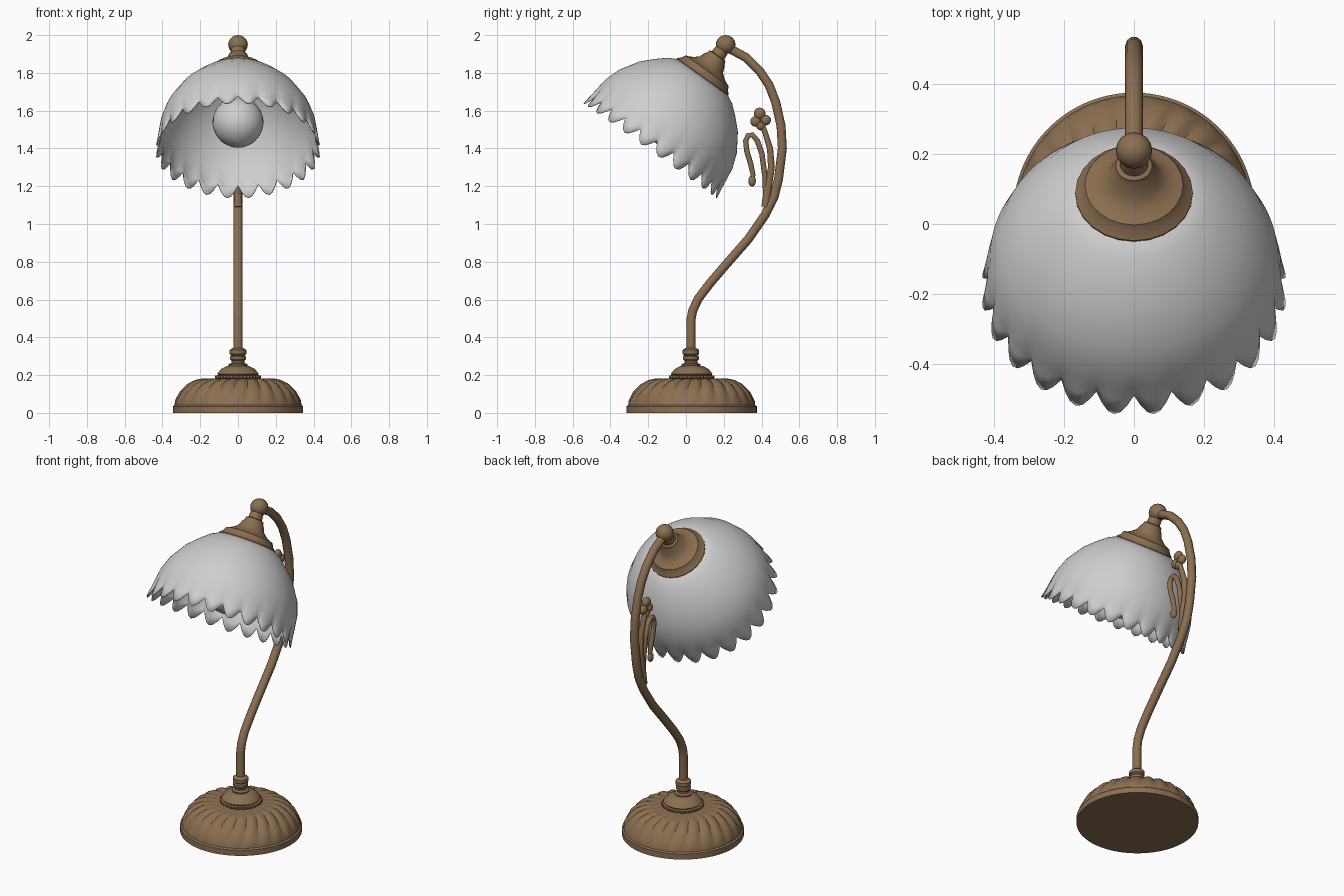
import bpy, bmesh, math
from mathutils import Vector, Matrix

if "Cube" in bpy.data.objects:
    bpy.data.objects.remove(bpy.data.objects["Cube"])


def material(name, rgb):
    m = bpy.data.materials.new(name)
    m.diffuse_color = (*rgb, 1)
    m.use_nodes = True
    m.node_tree.nodes["Principled BSDF"].inputs["Base Color"].default_value = m.diffuse_color
    return m


BRONZE = material("antique_bronze", (0.26, 0.158, 0.082))
GLASS = material("frosted_glass", (0.62, 0.62, 0.62))


def finish(ob, mat, angle):
    ob.data.materials.append(mat)
    bpy.ops.object.select_all(action='DESELECT')
    bpy.context.view_layer.objects.active = ob
    ob.select_set(True)
    bpy.ops.object.shade_smooth_by_angle(angle=math.radians(angle))
    return ob


def lathe(name, profile, mat, matrix, n=24, shape=None, caps=True, angle=40):
    """Spin (r, z) pairs; shape(row, angle, r, z) may reshape each point."""
    bm = bmesh.new()
    rings = []
    for i, (r, z) in enumerate(profile):
        ring = []
        for k in range(n):
            a = 2 * math.pi * k / n
            rr, zz, aa = shape(i, a, r, z) if shape else (r, z, a)
            ring.append(bm.verts.new((rr * math.cos(aa), rr * math.sin(aa), zz)))
        rings.append(ring)
    for lo, hi in zip(rings, rings[1:]):
        for k in range(n):
            j = (k + 1) % n
            bm.faces.new((lo[k], lo[j], hi[j], hi[k]))
    if caps:
        bm.faces.new(rings[0])
        bm.faces.new(rings[-1])
    bmesh.ops.recalc_face_normals(bm, faces=bm.faces)
    bm.transform(matrix)
    me = bpy.data.meshes.new(name)
    bm.to_mesh(me)
    bm.free()
    ob = bpy.data.objects.new(name, me)
    bpy.context.collection.objects.link(ob)
    return finish(ob, mat, angle)


def tube(name, pts, radius, mat):
    """Round tube along (y, z) or (y, z, thickness) points in the x = 0 plane."""
    cu = bpy.data.curves.new(name, 'CURVE')
    cu.dimensions = '3D'
    cu.bevel_depth = radius
    cu.bevel_resolution = 3
    cu.use_fill_caps = True
    sp = cu.splines.new('POLY')
    sp.points.add(len(pts) - 1)
    for p, q in zip(sp.points, pts):
        p.co = (0, q[0], q[1], 1)
        p.radius = q[2] if len(q) > 2 else 1
    tmp = bpy.data.objects.new(name + "_path", cu)
    bpy.context.collection.objects.link(tmp)
    bpy.context.view_layer.update()
    me = bpy.data.meshes.new_from_object(tmp.evaluated_get(bpy.context.evaluated_depsgraph_get()))
    bpy.data.objects.remove(tmp)
    me.materials.clear()
    ob = bpy.data.objects.new(name, me)
    bpy.context.collection.objects.link(ob)
    return finish(ob, mat, 50)


def ball(name, loc, scale, mat):
    bpy.ops.mesh.primitive_uv_sphere_add(segments=16, ring_count=10, location=loc, scale=scale)
    ob = bpy.context.object
    ob.name = name
    return finish(ob, mat, 60)


# Fluted round foot with gently swirling ribs
UP = Matrix.Translation((0, 0.03, 0))
RIBS = 24


def flute(i, a, r, z):
    depth = (0, 0, 0, 0.003, 0.011, 0.012, 0.011, 0.008, 0)[i]
    wave = abs(math.cos(RIBS / 2 * a)) - 0.6
    return r + depth * wave, z + depth * 0.5 * wave, a + (0.345 - r) * 0.8


lathe("base", [(0.345, 0), (0.345, 0.035), (0.336, 0.042), (0.332, 0.065), (0.305, 0.11),
               (0.265, 0.15), (0.225, 0.172), (0.19, 0.18), (0.10, 0.18)],
      BRONZE, UP, n=RIBS * 6, shape=flute, angle=35)

# Beaded ring, cap and turned collar on the foot
lathe("base_cap", [(0.105, 0.175), (0.118, 0.185), (0.118, 0.197), (0.105, 0.2), (0.11, 0.207),
                   (0.09, 0.232), (0.06, 0.248), (0.035, 0.252)],
      BRONZE, UP, n=72,
      shape=lambda i, a, r, z: (r + (0.003 * math.cos(36 * a) if i in (1, 2) else 0), z, a))
COL = Matrix.Translation((0, 0.026, 0))
lathe("stem_collar", [(0.048, 0.245), (0.05, 0.258), (0.034, 0.264), (0.034, 0.275), (0.042, 0.283),
                      (0.042, 0.298), (0.036, 0.305), (0.044, 0.312), (0.044, 0.333), (0.028, 0.344)],
      BRONZE, COL)

# Curved arm
tube("arm", [(0.026, 0.3), (0.026, 0.49), (0.035, 0.54), (0.065, 0.605), (0.13, 0.69), (0.22, 0.795),
             (0.33, 0.92), (0.42, 1.05), (0.465, 1.14), (0.49, 1.24), (0.51, 1.40), (0.503, 1.52),
             (0.475, 1.645), (0.44, 1.735), (0.39, 1.81), (0.32, 1.88), (0.21, 1.94)], 0.025, BRONZE)

# Leafy ornament on the arm: flower stem, trefoil flower and curled tendril
tube("flower_stem", [(0.42, 1.09, 1.2), (0.435, 1.2, 1.1), (0.452, 1.3), (0.445, 1.4, 0.9),
                     (0.42, 1.48, 0.8), (0.395, 1.545, 0.8)], 0.019, BRONZE)
for k, (y, z, s) in enumerate([(0.39, 1.585, 0.031), (0.422, 1.55, 0.028), (0.368, 1.543, 0.028),
                               (0.395, 1.52, 0.024)]):
    ball(f"flower_petal_{k + 1}", (0, y, z), (0.022, s, s), BRONZE)
tube("tendril", [(0.425, 1.12, 1.1), (0.418, 1.25), (0.402, 1.37), (0.378, 1.44), (0.352, 1.472),
                 (0.328, 1.468), (0.316, 1.44), (0.322, 1.385), (0.342, 1.32), (0.355, 1.26, 0.9),
                 (0.348, 1.21, 0.8)], 0.015, BRONZE)
ball("tendril_bud", (0, 0.35, 1.228), (0.017, 0.02, 0.03), BRONZE)

# Knuckle joint; its centre is the origin of the tilted lamp head
PIVOT = Vector((0, 0.21, 1.95))
AXIS = Vector((0, -0.58, -0.815)).normalized()
HEAD = Matrix.Translation(PIVOT) @ AXIS.to_track_quat('Z', 'Y').to_matrix().to_4x4()
ball("knuckle", PIVOT, (0.052, 0.052, 0.05), BRONZE)

# Stepped holder over the shade
lathe("shade_holder", [(0.036, 0.02), (0.04, 0.07), (0.052, 0.075), (0.055, 0.09), (0.066, 0.105),
                       (0.075, 0.13), (0.098, 0.15), (0.118, 0.162), (0.14, 0.17), (0.15, 0.19),
                       (0.168, 0.208), (0.168, 0.218), (0.12, 0.225)], BRONZE, HEAD)

# Scalloped glass shade
SCALLOPS = 24


def scallop(i, a, r, z):
    w = (0, 0, 0, 0, 0, 0, 0, 0.15, 0.55, 1)[i]
    lobe = abs(math.sin(SCALLOPS / 2 * a))
    return r + w * 0.022 * (lobe - 0.6), z + w * 0.065 * (lobe - 1), a


shade = lathe("shade", [(0.06, 0.20), (0.16, 0.209), (0.21, 0.235), (0.262, 0.28), (0.32, 0.338),
                        (0.382, 0.435), (0.41, 0.515), (0.419, 0.58), (0.423, 0.635), (0.428, 0.69)],
              GLASS, HEAD, n=SCALLOPS * 6, shape=scallop, caps=False)
sol = shade.modifiers.new("thickness", 'SOLIDIFY')
sol.thickness = 0.006

# Bulb with socket
lathe("socket", [(0.05, 0.2), (0.05, 0.3), (0.04, 0.31)], BRONZE, HEAD)
lathe("bulb", [(0.045, 0.3), (0.055, 0.34), (0.085, 0.395)] +
      [(0.135 * math.sin(t), 0.505 - 0.135 * math.cos(t))
       for t in [math.radians(d) for d in range(50, 180, 16)]] + [(0.004, 0.64)],
      GLASS, HEAD, angle=60)
